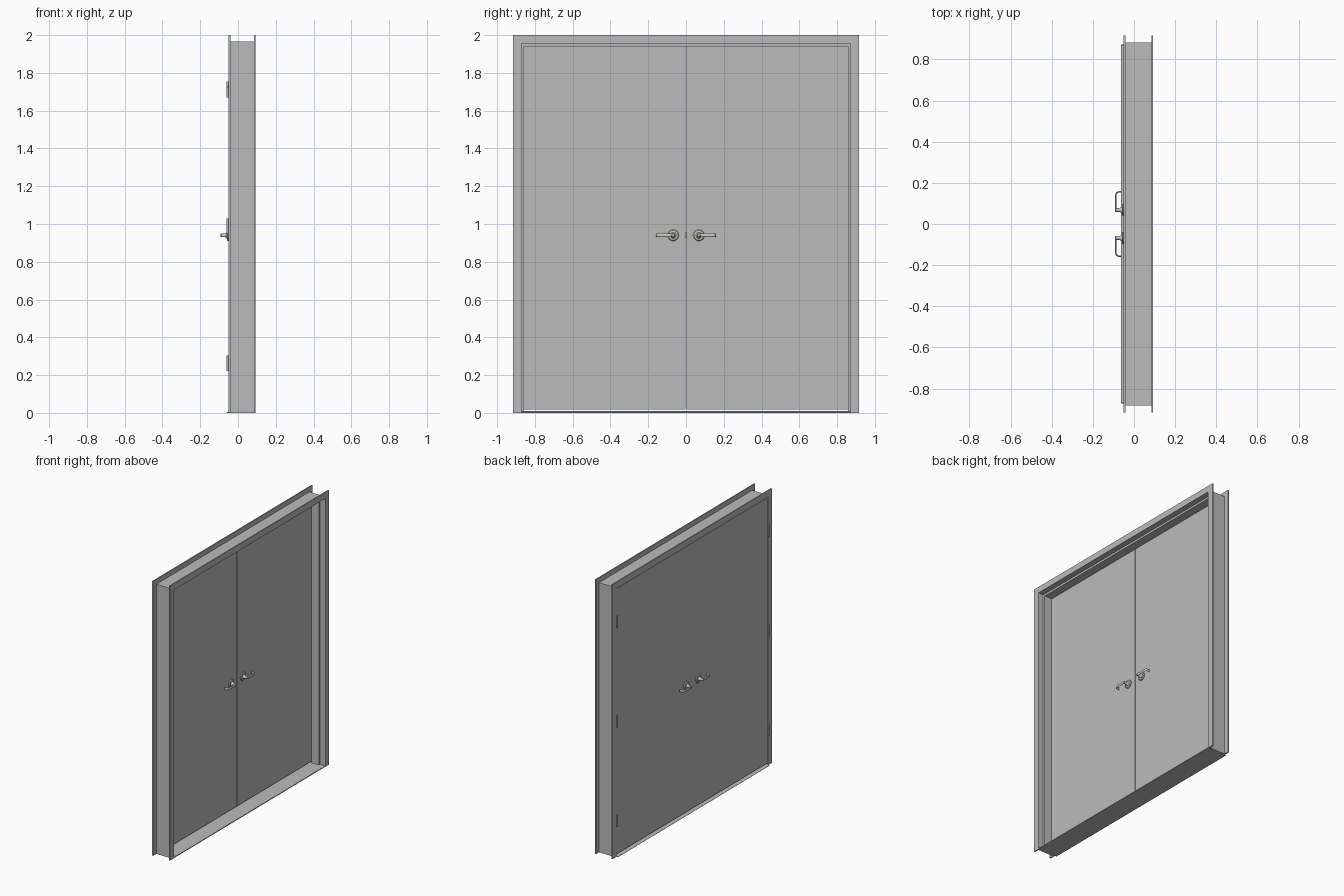
import bpy, bmesh, math
from mathutils import Vector

if "Cube" in bpy.data.objects:
    bpy.data.objects.remove(bpy.data.objects["Cube"])


def material(name, r, g, b):
    m = bpy.data.materials.new(name)
    m.diffuse_color = (r, g, b, 1)
    m.use_nodes = True
    m.node_tree.nodes["Principled BSDF"].inputs["Base Color"].default_value = m.diffuse_color
    return m


PAINT = material("grey_paint", 0.5, 0.5, 0.5)
METAL = material("satin_metal", 0.58, 0.58, 0.55)


def finish(name, bm, mat, smooth=False):
    bmesh.ops.recalc_face_normals(bm, faces=bm.faces)
    me = bpy.data.meshes.new(name)
    bm.to_mesh(me)
    bm.free()
    me.materials.append(mat)
    ob = bpy.data.objects.new(name, me)
    bpy.context.collection.objects.link(ob)
    if smooth:
        bpy.ops.object.select_all(action='DESELECT')
        ob.select_set(True)
        bpy.context.view_layer.objects.active = ob
        bpy.ops.object.shade_smooth_by_angle(angle=math.radians(35))
    return ob


def loft(bm, rings):
    """Skin closed rings of points and cap both ends."""
    vs = [[bm.verts.new(p) for p in ring] for ring in rings]
    n = len(vs[0])
    for a, b in zip(vs, vs[1:]):
        for i in range(n):
            j = (i + 1) % n
            bm.faces.new((a[i], a[j], b[j], b[i]))
    bm.faces.new(vs[0])
    bm.faces.new(vs[-1])


def box(name, x0, x1, y0, y1, z0, z1, mat):
    bm = bmesh.new()
    loft(bm, [[(x0, y0, z), (x1, y0, z), (x1, y1, z), (x0, y1, z)] for z in (z0, z1)])
    return finish(name, bm, mat)


W, H = 0.917, 2.0
BACK, STOP, FRONT = -0.05, -0.009, 0.093   # casing back, door front face, casing front

# Frame: double-rebated section (depth, inset) swept round jambs and head
section = [(BACK, 0), (BACK, .045), (STOP, .045), (STOP, .06), (.052, .06), (.052, .045),
           (FRONT, .045), (FRONT, 0), (.084, 0), (.084, .035), (-.041, .035), (-.041, 0)]
bm = bmesh.new()
loft(bm, [[(x, s * (W - d), (H - d) if top else 0) for x, d in section]
          for s, top in ((-1, 0), (-1, 1), (1, 1), (1, 0))])
finish("door_frame", bm, PAINT)

# Threshold with a sloped back lip
bm = bmesh.new()
loft(bm, [[(-.062, y, 0), (-.062, y, .002), (-.045, y, .009), (.085, y, .009),
           (FRONT - .001, y, .006), (FRONT - .001, y, 0)] for y in (-.871, .871)])
finish("threshold", bm, PAINT)

# Latch between the leaves
box("latch", -.042, -.018, -.005, .005, .925, .955, METAL)


def handle(name, side, face, out):
    """Round rose, tapered neck and a lever that returns to the door."""
    bm = bmesh.new()
    cy, cz, n = side * .068, .94, 24
    # rose and neck, turned about the x axis
    turned = [(0, .03), (.005, .03), (.009, .026), (.010, .016), (.018, .011),
              (.024, .009), (.042, .009), (.044, .007)]
    loft(bm, [[(face + out * h, cy + r * math.cos(2 * math.pi * i / n),
                cz + r * math.sin(2 * math.pi * i / n)) for i in range(n)] for h, r in turned])
    # lever path as (distance out, y)
    R = .014
    path = [(.039, .064), (.039, .10)]
    path += [(.039 - R + R * math.cos(a), .142 + R * math.sin(a))
             for a in [math.pi / 2 * k / 6 for k in range(7)]]
    path += [(.011, .156)]
    pts = [Vector((face + out * o, side * y, cz)) for o, y in path]
    rings = []
    for i, p in enumerate(pts):
        t = (pts[min(i + 1, len(pts) - 1)] - pts[max(i - 1, 0)]).normalized()
        nrm = Vector((-t.y, t.x, 0))
        rings.append([p + nrm * .0035 * math.cos(math.pi * k / 6)
                      + Vector((0, 0, .009 * math.sin(math.pi * k / 6))) for k in range(12)])
    loft(bm, rings)
    finish(name, bm, METAL, True)


for s, tag in ((-1, "left"), (1, "right")):
    # Door leaf
    ys = sorted((s * .0015, s * .869))
    box("door_leaf_" + tag, BACK + .001, STOP - .001, ys[0], ys[1], .018, 1.952, PAINT)
    # Lever handles on both faces
    handle("back_handle_" + tag, s, BACK + .001, -1)
    handle("front_handle_" + tag, s, STOP - .001, 1)
    # Hinges: knuckle barrel plus leaf in the gap
    for i, zc in enumerate((.263, .988, 1.713)):
        bm = bmesh.new()
        n = 12
        prof = [(-.042, .0055), (-.0145, .0055), (-.014, .0048), (-.0135, .0055),
                (.0135, .0055), (.014, .0048), (.0145, .0055), (.042, .0055)]
        loft(bm, [[(-.0555 + r * math.cos(2 * math.pi * k / n),
                    s * .8705 + r * math.sin(2 * math.pi * k / n), zc + h) for k in range(n)]
                  for h, r in prof])
        loft(bm, [[(-.055, s * .869, z), (-.02, s * .869, z), (-.02, s * .872, z),
                   (-.055, s * .872, z)] for z in (zc - .042, zc + .042)])
        finish("hinge_%s_%d" % (tag, i + 1), bm, PAINT, True)
